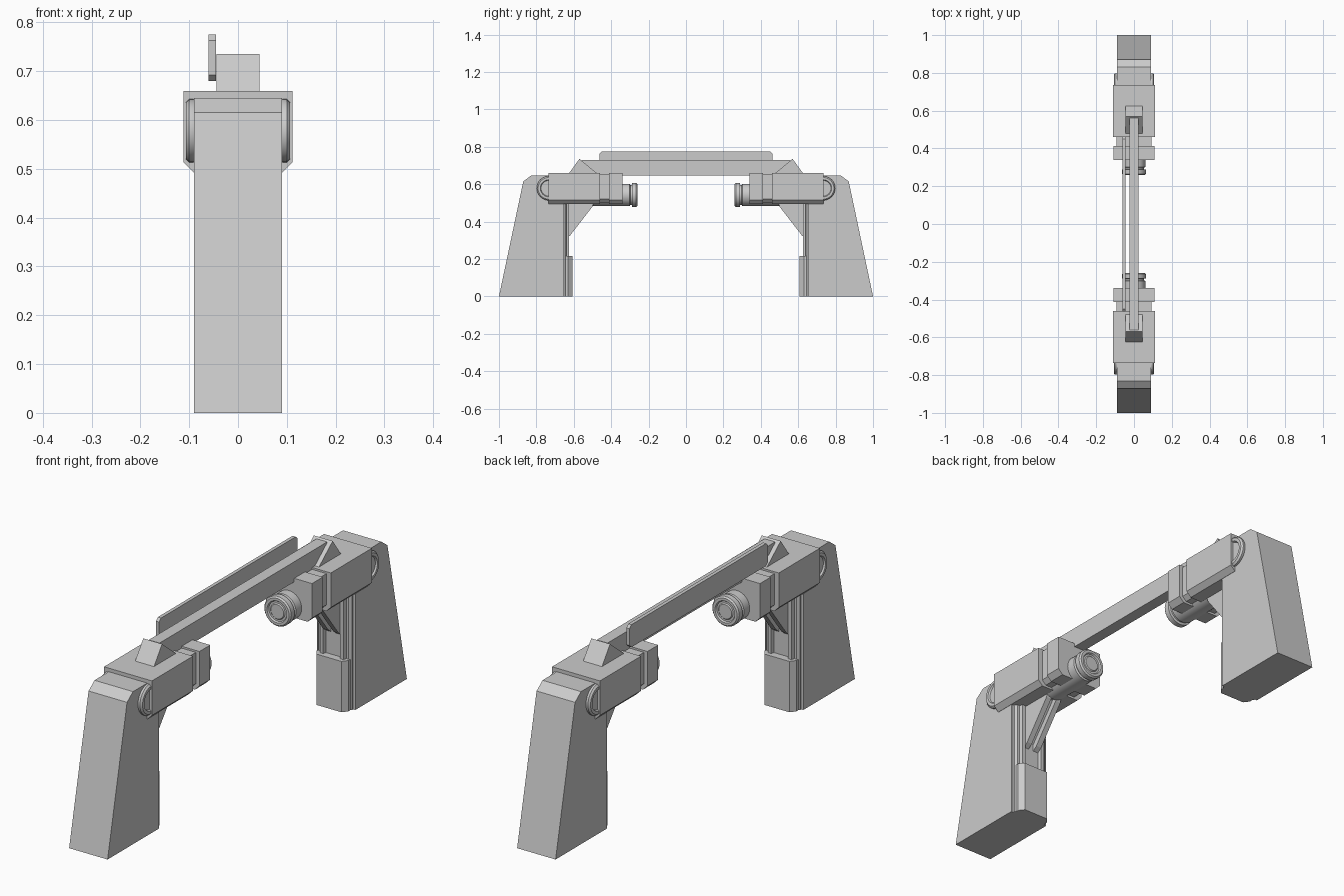
import bpy, bmesh, math
from mathutils import Vector

if "Cube" in bpy.data.objects:
    bpy.data.objects.remove(bpy.data.objects["Cube"])


def finish(name, bm, mirror=True, smooth=False):
    bmesh.ops.recalc_face_normals(bm, faces=bm.faces)
    me = bpy.data.meshes.new(name)
    bm.to_mesh(me)
    bm.free()
    ob = bpy.data.objects.new(name, me)
    bpy.context.collection.objects.link(ob)
    if smooth:
        bpy.ops.object.select_all(action='DESELECT')
        ob.select_set(True)
        bpy.context.view_layer.objects.active = ob
        bpy.ops.object.shade_smooth_by_angle(angle=math.radians(35))
    if mirror:
        mod = ob.modifiers.new("mirror_ends", 'MIRROR')
        mod.use_axis = (False, True, False)
        mod.use_clip = False
        mod.use_mirror_merge = False
    return ob


def place(axis, t, p):
    # axis x: p=(y,z); axis y: p=(x,z); axis z: p=(x,y)
    return Vector({'x': (t, p[0], p[1]), 'y': (p[0], t, p[1]), 'z': (p[0], p[1], t)}[axis])


def prism(name, pts, a, b, axis='x', mirror=True):
    bm = bmesh.new()
    ends = [[bm.verts.new(place(axis, t, p)) for p in pts] for t in (a, b)]
    n = len(pts)
    for ring in ends:
        bm.faces.new(ring)
    for i in range(n):
        j = (i + 1) % n
        bm.faces.new((ends[0][i], ends[0][j], ends[1][j], ends[1][i]))
    return finish(name, bm, mirror)


def lathe(name, profile, axis, centre, sides=32):
    bm = bmesh.new()
    rings = []
    for t, r in profile:
        ring = []
        for k in range(sides):
            a = 2 * math.pi * k / sides
            p = (centre[0] + r * math.cos(a), centre[1] + r * math.sin(a))
            ring.append(bm.verts.new(place(axis, t, p)))
        rings.append(ring)
    bm.faces.new(rings[0])
    bm.faces.new(rings[-1])
    for r0, r1 in zip(rings, rings[1:]):
        for k in range(sides):
            j = (k + 1) % sides
            bm.faces.new((r0[k], r0[j], r1[j], r1[k]))
    return finish(name, bm, True, True)


def chamfered(w, z0, z1, c):
    # cross-section with chamfered lower corners
    return [(-w, z1), (-w, z0 + c), (-w + c, z0), (w - c, z0), (w, z0 + c), (w, z1)]


# tapered legs
prism("leg", [(-1, 0), (-0.87, 0.615), (-0.83, 0.645), (-0.655, 0.645), (-0.655, 0)], -0.09, 0.09)

# stepped column and ribs on the inner leg face
prism("leg_column", [(-0.08, -0.66), (-0.08, -0.648), (-0.07, -0.64), (0.07, -0.64),
                     (0.08, -0.648), (0.08, -0.66)], 0, 0.53, 'z')
for s, side in ((-1, "left"), (1, "right")):
    prism("column_rib_" + side, [(s * 0.035, -0.645), (s * 0.04, -0.626),
                                 (s * 0.055, -0.626), (s * 0.06, -0.645)], 0, 0.53, 'z')
prism("foot_block", [(-0.075, -0.65), (-0.075, -0.63), (-0.058, -0.608), (0.058, -0.608),
                     (0.075, -0.63), (0.075, -0.65)], 0, 0.215, 'z')

# clamp housing, recessed collar and end block
prism("clamp_body", chamfered(0.112, 0.493, 0.66, 0.021), -0.735, -0.46, 'y')
prism("clamp_collar", chamfered(0.092, 0.502, 0.652, 0.018), -0.47, -0.405, 'y')
prism("clamp_end", chamfered(0.108, 0.493, 0.66, 0.021), -0.412, -0.34, 'y')

# hinge discs either side of the leg
for s, side in ((-1, "left"), (1, "right")):
    lathe("hinge_disc_" + side,
          [(s * 0.08, 0.06), (s * 0.092, 0.065), (s * 0.1, 0.065), (s * 0.107, 0.058),
           (s * 0.107, 0.046), (s * 0.1, 0.042)], 'x', (-0.733, 0.578))

# motor cylinder with grooved cap
lathe("motor_cylinder",
      [(-0.5, 0.06), (-0.302, 0.06), (-0.298, 0.053), (-0.29, 0.053), (-0.288, 0.063),
       (-0.266, 0.063), (-0.26, 0.057), (-0.26, 0.046), (-0.266, 0.042), (-0.266, 0.034),
       (-0.262, 0.03)], 'y', (0, 0.542))

# diagonal brace: two flanges and a recessed web
tri = [(-0.64, 0.52), (-0.64, 0.31), (-0.62, 0.325), (-0.5, 0.48), (-0.49, 0.52)]
for s, side in ((-1, "left"), (1, "right")):
    prism("brace_flange_" + side, tri, s * 0.012, s * 0.036)
prism("brace_web", [(-0.64, 0.52), (-0.64, 0.34), (-0.52, 0.49), (-0.52, 0.52)], -0.013, 0.013)

# wedge on top of the clamp
prism("top_wedge", [(-0.628, 0.655), (-0.57, 0.735), (-0.472, 0.655)], -0.044, 0.044)

# cross beam and offset side rail
prism("cross_beam", [(-0.56, 0.645), (0.56, 0.645), (0.56, 0.73), (-0.56, 0.73)],
      -0.025, 0.025, 'x', False)
prism("side_rail", [(-0.45, 0.68), (0.45, 0.68), (0.463, 0.692), (0.463, 0.763), (0.45, 0.775),
                    (-0.45, 0.775), (-0.463, 0.763), (-0.463, 0.692)], -0.06, -0.045, 'x', False)
